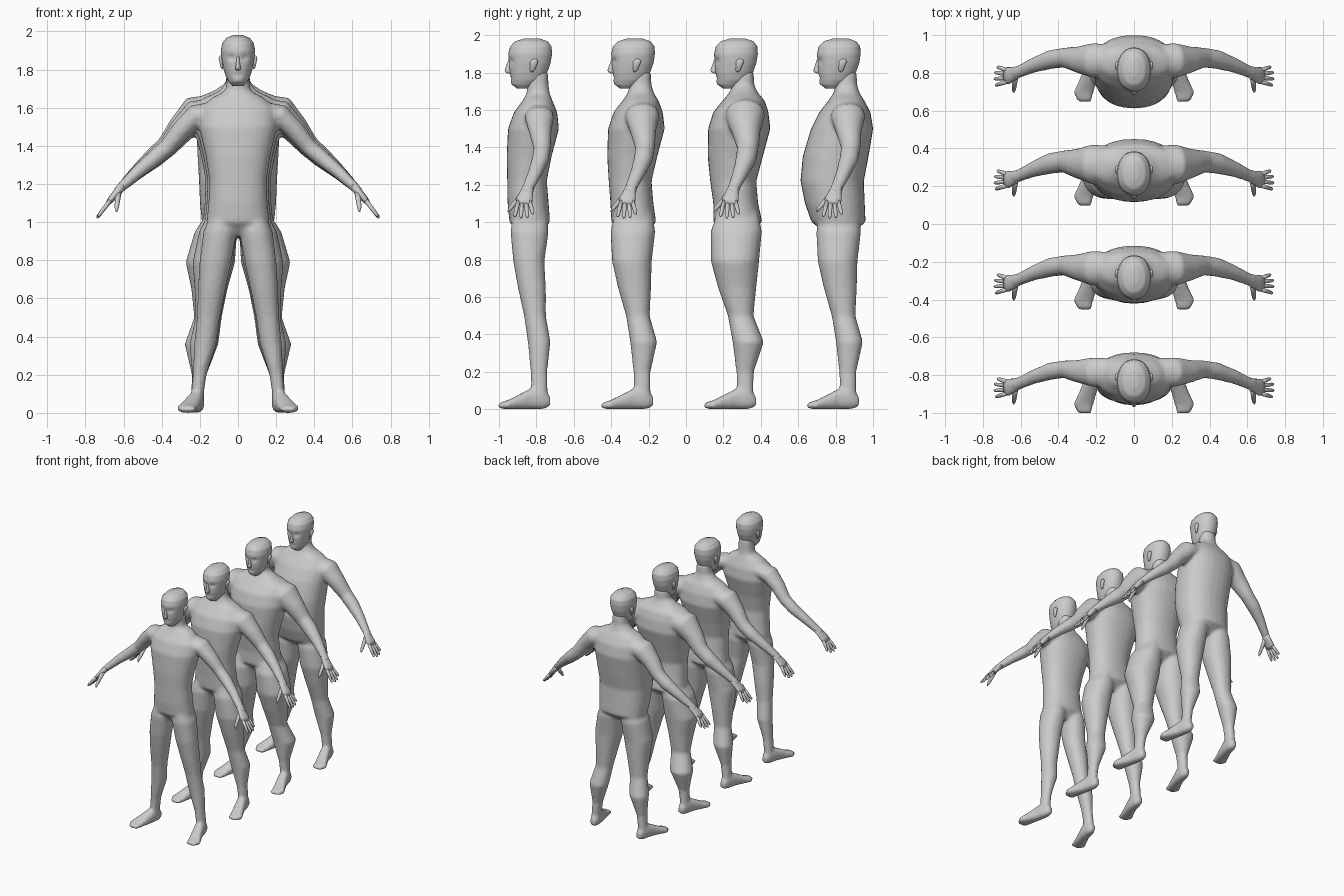
import bpy, bmesh, math
from mathutils import Vector as V

HEAD_Y0, SPACING = -0.834, 0.55
BUILDS = [(0, 0), (0.5, 0), (1, 0), (0.5, 1)]      # (muscle, fat) for each figure

# torso: z | half width, front y, back y | muscle change | fat change
TORSO = [
    (0.93, .07, -.05, .05, .01, 0, .01, 0, 0, 0),
    (1.00, .165, -.110, .107, .02, -.01, .035, .015, -.03, .02),
    (1.10, .155, -.120, .100, .02, 0, .02, .035, -.06, .03),
    (1.22, .150, -.122, .090, .02, -.015, .02, .045, -.075, .035),
    (1.35, .170, -.125, .115, .025, -.025, .03, .03, -.055, .03),
    (1.50, .205, -.118, .155, .03, -.03, .03, 0, -.015, .015),
    (1.59, .200, -.085, .145, .03, -.035, .03, 0, 0, .01),
    (1.65, .140, -.040, .120, .08, -.03, .035, 0, 0, 0),
    (1.69, .066, -.017, .105, .06, -.02, .015, 0, 0, 0),
    (1.73, .060, -.018, .100, .004, 0, 0, 0, 0, 0),
    (1.81, .058, -.018, .095, 0, 0, 0, 0, 0, 0)]
# leg: z | inner x, outer x, front y, back y | muscle change
LEG = [
    (1.05, .03, .14, -.09, .09, 0, .02, -.01, .03),
    (0.95, .006, .182, -.105, .10, 0, .045, -.03, .04),
    (0.79, .035, .202, -.09, .077, -.02, .073, -.043, .048),
    (0.65, .065, .210, -.065, .085, -.01, .035, -.03, .025),
    (0.50, .095, .215, -.032, .085, -.01, .015, -.01, .01),
    (0.36, .115, .230, -.012, .110, -.012, .05, -.005, .04),
    (0.20, .165, .237, .003, .092, 0, .005, 0, .005),
    (0.11, .178, .245, .005, .095, 0, 0, 0, 0),
    (0.03, .180, .245, .015, .095, 0, 0, 0, 0)]
# arm: x, y, z | vertical radius, depth radius | muscle change
ARM = [
    (.14, .05, 1.575, .055, .075, .03),
    (.22, .05, 1.56, .06, .078, .035),
    (.30, .055, 1.48, .052, .060, .022),
    (.37, .065, 1.395, .044, .047, .014),
    (.44, .055, 1.335, .042, .046, .012),
    (.53, .025, 1.26, .034, .038, .005),
    (.61, -.01, 1.185, .026, .033, 0),
    (.64, -.022, 1.155, .022, .036, 0)]
# foot: y | centre x, half width, bottom, top
FOOT = [(.108, .21, .022, .015, .07), (.07, .212, .036, 0, .11),
        (0, .225, .042, 0, .11), (-.06, .245, .047, 0, .078),
        (-.12, .268, .054, 0, .048), (-.168, .262, .036, .004, .034)]
HEAD = [(1.715, .03, -.07, 0), (1.735, .048, -.092, .03), (1.76, .062, -.102, .07),
        (1.80, .075, -.108, .092), (1.85, .085, -.112, .11), (1.90, .09, -.116, .118),
        (1.94, .083, -.106, .115), (1.967, .06, -.08, .095), (1.981, .025, -.035, .055)]


def loft(bm, rings, n=20, power=2.0):
    """Skin closed rings given as (centre, half axis u, half axis v)."""
    loops = []
    for c, u, v in rings:
        loop = []
        for i in range(n):
            a = 2 * math.pi * i / n
            k, s = math.cos(a), math.sin(a)
            k = math.copysign(abs(k) ** (2 / power), k)
            s = math.copysign(abs(s) ** (2 / power), s)
            loop.append(bm.verts.new(c + u * k + v * s))
        loops.append(loop)
    for a, b in zip(loops, loops[1:]):
        for i in range(n):
            j = (i + 1) % n
            bm.faces.new((a[i], a[j], b[j], b[i]))
    bm.faces.new(loops[0])
    bm.faces.new(loops[-1])


def flat_ring(z, x0, x1, y0, y1):
    return (V(((x0 + x1) / 2, (y0 + y1) / 2, z)), V(((x1 - x0) / 2, 0, 0)), V((0, (y1 - y0) / 2, 0)))


def tube(bm, pts, n=20):
    """Loft along a path of (x, y, z, in-plane radius, depth radius)."""
    ps = [V(p[:3]) for p in pts]
    rings = []
    for i, p in enumerate(pts):
        t = (ps[min(i + 1, len(ps) - 1)] - ps[max(i - 1, 0)]).normalized()
        side = V((0, 1, 0)) - t * t.y
        side.normalize()
        rings.append((ps[i], t.cross(side) * p[3], side * p[4]))
    loft(bm, rings, n)


def finish(bm, name, y):
    bmesh.ops.recalc_face_normals(bm, faces=bm.faces)
    for f in bm.faces:
        f.smooth = True
    me = bpy.data.meshes.new(name)
    bm.to_mesh(me)
    bm.free()
    ob = bpy.data.objects.new(name, me)
    ob.location.y = y
    bpy.context.collection.objects.link(ob)
    return ob


def make_body(m, f, y):
    bm = bmesh.new()
    rings = []
    for r in TORSO:
        w, y0, y1 = (r[1 + i] + m * r[4 + i] + f * r[7 + i] for i in range(3))
        rings.append(flat_ring(r[0], -w, w, y0, y1))
    loft(bm, rings, 28, 2.25)
    for s in (-1, 1):
        rings = []
        for r in LEG:
            x0, x1, y0, y1 = (r[1 + i] + m * r[5 + i] for i in range(4))
            rings.append(flat_ring(r[0], s * x0, s * x1, y0, y1))
        loft(bm, rings, 20, 2.15)
        tube(bm, [(s * x, py, z + m * d * .3, a + m * d, b + m * d * .8)
                  for x, py, z, a, b, d in ARM])
        loft(bm, [(V((s * x, py, (z0 + z1) / 2)), V((w, 0, 0)), V((0, 0, (z1 - z0) / 2)))
                  for py, x, w, z0, z1 in FOOT], 20, 2.6)
    ob = finish(bm, "body", y)
    # blend the limbs into one skin
    rem = ob.modifiers.new("skin", 'REMESH')
    rem.mode = 'VOXEL'
    rem.voxel_size = 0.012
    rem.use_smooth_shade = True
    sm = ob.modifiers.new("soften", 'SMOOTH')
    sm.factor, sm.iterations = 0.5, 5


def make_hands(y):
    bm = bmesh.new()
    for s in (-1, 1):
        # palm
        tube(bm, [(s * .60, -.006, 1.195, .022, .03), (s * .635, -.02, 1.155, .021, .036),
                  (s * .665, -.03, 1.12, .018, .045), (s * .685, -.034, 1.096, .011, .04)], 16)
        # fingers
        for k, (tip, ln) in enumerate([(-.082, .9), (-.048, 1.0), (-.014, .97), (.016, .75)]):
            ky = -.062 + .02 * k
            end = V((.675 + .065 * ln, tip, 1.105 - .083 * ln))
            base = V((.672, ky, 1.112))
            tube(bm, [(s * q.x, q.y, q.z, r, r) for q, r in
                      ((base, .012), (base.lerp(end, .5), .011), (base.lerp(end, .9), .009), (end, .004))], 10)
        # thumb
        tube(bm, [(s * .625, -.03, 1.16, .015, .015), (s * .632, -.07, 1.115, .014, .014),
                  (s * .636, -.105, 1.075, .011, .011), (s * .637, -.118, 1.055, .004, .004)], 10)
    finish(bm, "hands", y)


def make_head(y):
    bm = bmesh.new()
    fine = []
    for a, b in zip(HEAD, HEAD[1:]):
        fine += [[p + (q - p) * t / 4 for p, q in zip(a, b)] for t in range(4)]
    fine.append(HEAD[-1])
    loft(bm, [flat_ring(z, -w, w, y0, y1) for z, w, y0, y1 in fine], 64, 2.15)
    # eye sockets, mouth and chin
    for v in bm.verts:
        if v.co.y < -.03:
            g = lambda x, z, sx, sz: math.exp(-((v.co.x - x) / sx) ** 2 - ((v.co.z - z) / sz) ** 2)
            v.co.y += (.013 * (g(.035, 1.862, .02, .013) + g(-.035, 1.862, .02, .013))
                       + .005 * g(0, 1.772, .03, .006) - .006 * g(0, 1.742, .03, .014))
    # nose
    loft(bm, [(V((0, yy, z)), V((w, 0, 0)), V((0, d, 0))) for z, yy, w, d in
              ((1.872, -.107, .006, .008), (1.84, -.112, .009, .014),
               (1.812, -.114, .014, .022), (1.802, -.112, .015, .019), (1.796, -.108, .009, .01))], 16)
    # ears
    for s in (-1, 1):
        loft(bm, [(V((s * (.085 + o), .018 + t * .008, 1.838 + t * .036)), V((.011 * r, 0, 0)), V((0, .022 * r, 0)))
                  for t, r, o in ((-1, .25, -.004), (-.7, .6, 0), (0, .8, .003), (.6, 1, .006), (.9, .6, .006), (1, .2, .005))], 14)
    finish(bm, "head", y)


for i, (muscle, fat) in enumerate(BUILDS):
    y = HEAD_Y0 + SPACING * i
    make_body(muscle, fat, y)
    make_hands(y)
    make_head(y)
